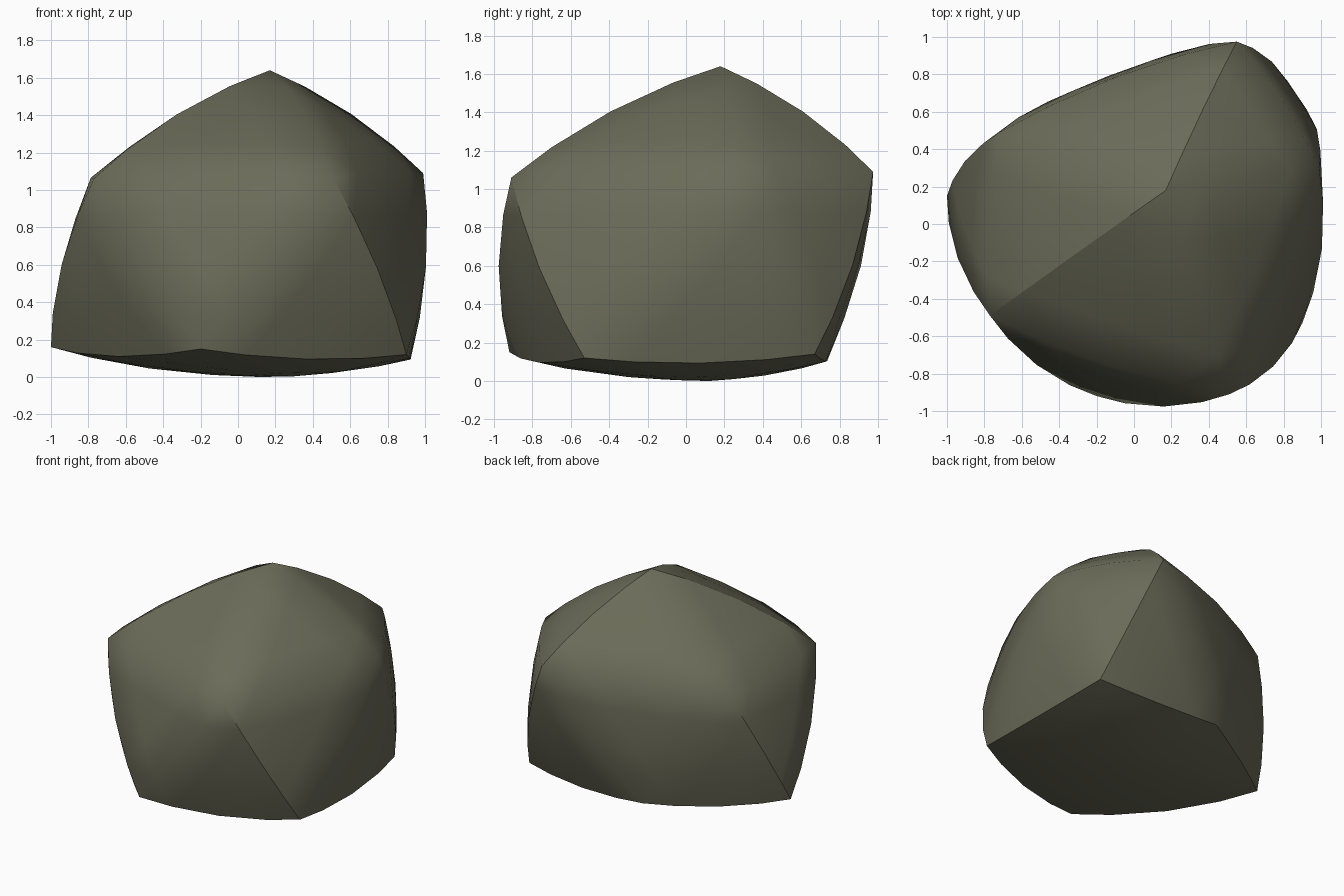
import bpy, bmesh, math
from mathutils import Vector

if "Cube" in bpy.data.objects:
    bpy.data.objects.remove(bpy.data.objects["Cube"])

# Rock: a lopsided icosahedron (apex, upper ring, lower ring, base)
CORNERS = [Vector(p) for p in (
    (0.17, 0.18, 1.64),
    (0.51, -0.91, 1.06), (0.99, 0.30, 1.09), (0.55, 0.975, 1.09),
    (-0.72, 0.49, 1.00), (-0.77, -0.49, 1.06),
    (0.90, -0.53, 0.12), (0.87, 0.67, 0.14), (-0.14, 0.73, 0.12),
    (-1.0, 0.15, 0.16), (-0.20, -0.92, 0.15),
    (0.12, 0.12, 0.0))]
FACES = []
for i in range(5):
    j = (i + 1) % 5
    FACES += [(0, 1 + i, 1 + j), (1 + i, 6 + i, 1 + j),
              (1 + j, 6 + i, 6 + j), (11, 6 + j, 6 + i)]
# Corner pairs joined by a sharp ridge; the base rim is sharp all round
RIDGES = [{0, 5}, {0, 3}, {1, 6}, {3, 7}, {4, 9}]
RIDGES += [{6 + i, 6 + (i + 1) % 5} for i in range(5)]
N = 4          # segments per edge
BULGE = 0.22   # how far edges and faces swell outwards

# Averaged corner normals
normals = [Vector() for _ in CORNERS]
for f in FACES:
    a, b, c = (CORNERS[k] for k in f)
    n = (b - a).cross(c - a).normalized()
    for k in f:
        normals[k] += n
normals = [n.normalized() for n in normals]


def ease(t):
    return t - 0.04 * math.sin(2 * math.pi * t)


def swell(f, weights):
    """Point on a curved triangle; the corners stay put."""
    w = [ease(t) for t in weights]
    w = [t / sum(w) for t in w]
    p = sum((CORNERS[k] * t for k, t in zip(f, w)), Vector())
    for s in range(3):
        for t in range(3):
            if s != t:
                n = normals[f[s]]
                d = CORNERS[f[t]] - CORNERS[f[s]]
                p -= BULGE * w[s] * w[t] * d.dot(n) * n
    return p


# Curved grid on every triangle, sharing the points on common edges
bm = bmesh.new()
shared = {}


def point(f, i, j):
    counts = (N - i - j, i, j)
    key = frozenset((k, c) for k, c in zip(f, counts) if c)
    if key not in shared:
        shared[key] = bm.verts.new(swell(f, [c / N for c in counts]))
    return shared[key]


for f in FACES:
    for i in range(N):
        for j in range(N - i):
            a, b, c = point(f, i, j), point(f, i + 1, j), point(f, i, j + 1)
            bm.faces.new((a, b, c))
            if i + j < N - 1:
                bm.faces.new((b, point(f, i + 1, j + 1), c))
bmesh.ops.recalc_face_normals(bm, faces=bm.faces)

# Smooth everywhere except along the ridges
for f in bm.faces:
    f.smooth = True
for pair in RIDGES:
    a, b = pair
    line = [shared[frozenset((k, c) for k, c in ((a, N - s), (b, s)) if c)]
            for s in range(N + 1)]
    for u, v in zip(line, line[1:]):
        bm.edges.get((u, v)).smooth = False

low = min(v.co.z for v in bm.verts)
bmesh.ops.translate(bm, verts=bm.verts, vec=(0, 0, -low))

mesh = bpy.data.meshes.new("rock")
bm.to_mesh(mesh)
bm.free()
rock = bpy.data.objects.new("rock", mesh)
bpy.context.collection.objects.link(rock)

mat = bpy.data.materials.new("mossy grey stone")
mat.diffuse_color = (0.145, 0.147, 0.098, 1)
mat.use_nodes = True
mat.node_tree.nodes["Principled BSDF"].inputs["Base Color"].default_value = mat.diffuse_color
mesh.materials.append(mat)
